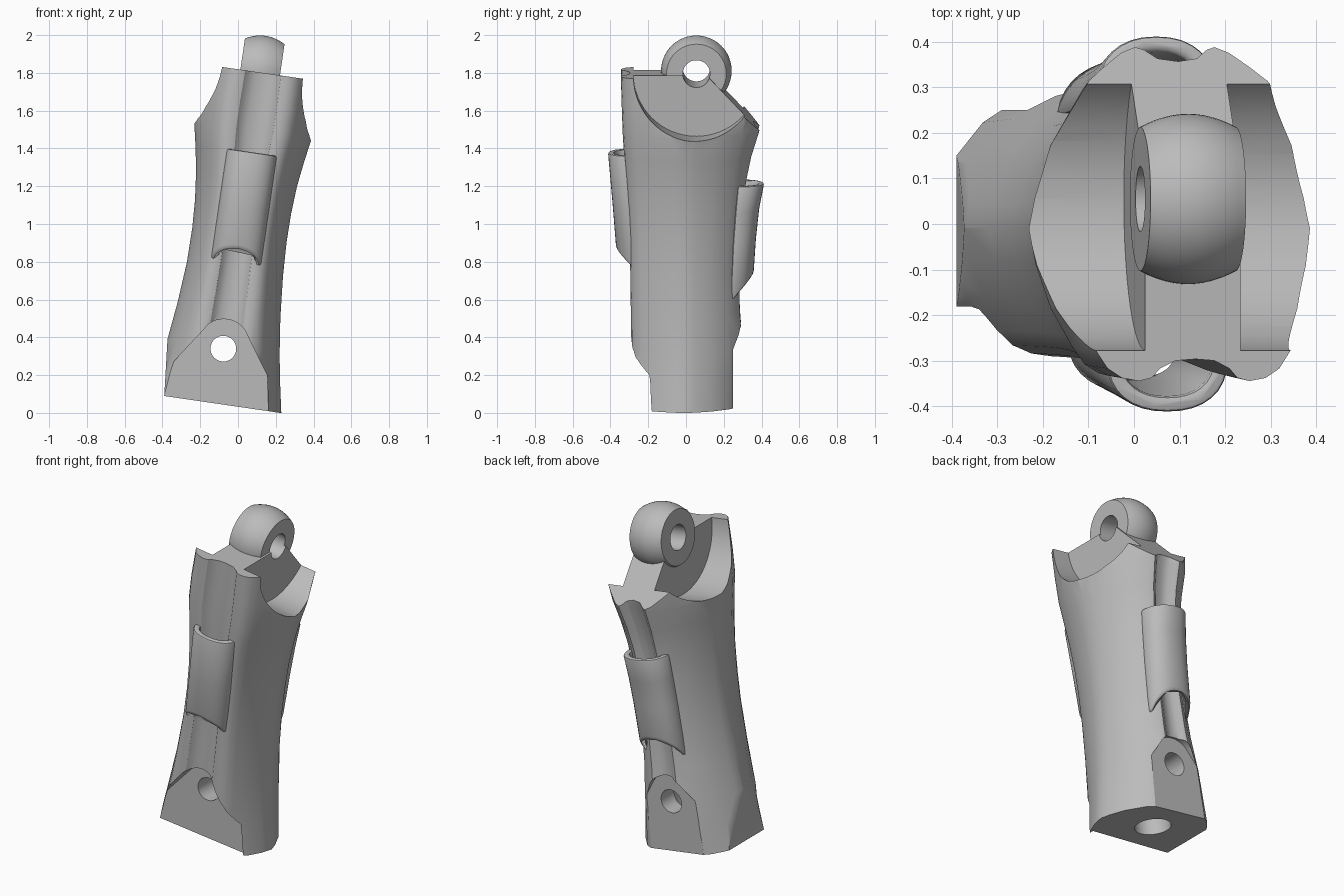
import bpy, bmesh, math
from mathutils import Matrix, Vector

cube = bpy.data.objects.get("Cube")
if cube:
    bpy.data.objects.remove(cube, do_unlink=True)

grey = bpy.data.materials.new("plain_grey")
grey.use_nodes = True
grey.diffuse_color = (0.5, 0.5, 0.5, 1)
grey.node_tree.nodes["Principled BSDF"].inputs["Base Color"].default_value = (0.5, 0.5, 0.5, 1)

# The whole part leans sideways: local x is width, local z the long axis
LEAN = Matrix.Translation((-0.12, 0, 0.05)) @ Matrix.Rotation(math.radians(8.3), 4, 'Y')
EYE = Vector((-0.018, 0.055, 1.777))


def finish(name, bm):
    bmesh.ops.recalc_face_normals(bm, faces=bm.faces)
    mesh = bpy.data.meshes.new(name)
    bm.to_mesh(mesh)
    bm.free()
    mesh.transform(LEAN)
    mesh.materials.append(grey)
    ob = bpy.data.objects.new(name, mesh)
    bpy.context.collection.objects.link(ob)
    return ob


def loft(name, rings, loop=False):
    """Skin closed rings of points, capping the ends unless looped."""
    bm = bmesh.new()
    rows = [[bm.verts.new(p) for p in ring] for ring in rings]
    n = len(rows[0])
    pairs = list(zip(rows, rows[1:])) + ([(rows[-1], rows[0])] if loop else [])
    for a, b in pairs:
        for i in range(n):
            bm.faces.new((a[i], a[(i + 1) % n], b[(i + 1) % n], b[i]))
    if not loop:
        bm.faces.new(rows[0])
        bm.faces.new(rows[-1])
    return finish(name, bm)


def cylinder(name, centre, radius, length, axis):
    bm = bmesh.new()
    turn = {'X': Matrix.Rotation(math.pi / 2, 4, 'Y'),
            'Y': Matrix.Rotation(math.pi / 2, 4, 'X'), 'Z': Matrix()}[axis]
    bmesh.ops.create_cone(bm, cap_ends=True, segments=64, radius1=radius, radius2=radius,
                          depth=length, matrix=Matrix.Translation(centre) @ turn)
    return finish(name, bm)


def apply_modifier(ob, mod):
    bpy.context.view_layer.objects.active = ob
    bpy.ops.object.modifier_apply(modifier=mod.name)


def cut(ob, cutter):
    mod = ob.modifiers.new("cut", 'BOOLEAN')
    mod.operation, mod.solver, mod.object = 'DIFFERENCE', 'EXACT', cutter
    apply_modifier(ob, mod)
    bpy.data.objects.remove(cutter, do_unlink=True)


def smooth(ob, angle=32):
    bpy.ops.object.select_all(action='DESELECT')
    ob.select_set(True)
    bpy.context.view_layer.objects.active = ob
    bpy.ops.object.shade_smooth_by_angle(angle=math.radians(angle))


# Body: half outline from back groove round the side to front groove
half = [(0, .9), (.14, .92), (.22, .98), (.28, 1), (.38, .96), (.63, .77), (.85, .45), (.96, .15),
        (1, -.03), (.95, -.27), (.85, -.55), (.7, -.81), (.62, -.92), (.52, -.98), (.4, -1),
        (.31, -.98), (.25, -.92), (.14, -.87), (0, -.86)]
# height, left reach, right reach, front depth, back depth
stations = [(0, .34, .353, .29, .29), (.15, .32, .325, .29, .295), (.3, .3, .3, .29, .3),
            (.5, .275, .275, .292, .285), (.72, .257, .257, .295, .28), (.9, .255, .25, .3, .29),
            (1.05, .262, .252, .307, .3), (1.2, .278, .262, .317, .318),
            (1.33, .3, .28, .327, .345), (1.46, .326, .302, .335, .385),
            (1.6, .327, .305, .34, .42), (1.768, .315, .3, .345, .45)]


def outline(z, left, right, front, back):
    def place(s, t, side):
        return (s * side, t * (back if t > 0 else front), z)
    return ([place(s, t, right) for s, t in half] +
            [place(s, t, -left) for s, t in half[-2:0:-1]])


body = loft("body", [outline(*row) for row in stations])

# Arched recesses for the lower joint, front (slightly turned) and back
arch = [(-.285, -.1), (-.285, 0), (-.25, .187), (-.13, .36)]
arch += [(.12 * math.sin(a), .35 + .1 * math.cos(a)) for a in
         [math.radians(d) for d in range(-60, 61, 12)]]
arch += [(-x, z) for x, z in arch[3::-1]]
for y0, y1, skew in ((-.7, -.168, .05), (.25, .7, 0)):
    cut(body, loft("recess_cutter", [[(x, y + skew * x, z) for x, z in arch] for y in (y0, y1)]))

# Small flat on the lower right side
flat = [(-.6, -.05), (-.269, -.05), (-.305, .36), (-.6, .36)]
cut(body, loft("flat_cutter", [[(x, y, z) for x, z in flat] for y in (-.6, .6)]))

# Pin hole across the base and cord hole up into it
cut(body, cylinder("pin_cutter", (0, 0, .293), .068, 2, 'Y'))
cut(body, cylinder("cord_cutter", (0.02, .04, .1), .1, .4, 'Z'))

# Round scoops on both sides of the central web
for x in (-.412, .4):
    cut(body, cylinder("scoop_cutter", (x, EYE.y, EYE.z), .333, .6, 'X'))

# Sloping top at the back
slope = [(.11, 1.768), (.8, 1.04), (.8, 2), (.11, 2)]
cut(body, loft("slope_cutter", [[(x, y, z) for y, z in slope] for x in (-.8, .8)]))
cut(body, cylinder("eye_pin_cutter", EYE, .072, .6, 'X'))
smooth(body)

# Barrel shaped eye with its through hole
barrel = [(-.106, .072), (-.106, .15)]
barrel += [(.106 * k / 6, .187 - .029 * (k / 6) ** 2) for k in range(-6, 7)]
barrel += [(.106, .15), (.106, .072)]
rings = []
for i in range(64):
    a = math.tau * i / 64
    rings.append([(EYE.x + x, EYE.y + r * math.cos(a), EYE.z + r * math.sin(a))
                  for x, r in barrel])
smooth(loft("top_eye", rings, loop=True))


# Arched cord guides on front and back
def guide(name, rows):
    rings = []
    for z, base, crown, lift in rows:
        way = 1 if crown > 0 else -1
        ring = []
        for thick, order in ((0, range(17)), (.034, range(16, -1, -1))):
            for i in order:
                a = math.pi * i / 16
                rise = max(math.sin(a), 0) ** .8
                x = -(.135 - thick) * math.copysign(abs(math.cos(a)) ** .9, math.cos(a))
                y = base + (crown - way * thick - base) * rise
                ring.append((x, y, z + lift * rise))
        rings.append(ring)
    ob = loft(name, rings)
    mod = ob.modifiers.new("soft_edges", 'BEVEL')
    mod.width, mod.segments, mod.limit_method = .011, 2, 'ANGLE'
    mod.angle_limit = math.radians(50)
    apply_modifier(ob, mod)
    smooth(ob, 40)


guide("front_guide", [(.725, -.26, -.37, .11), (1.06, -.275, -.388, 0),
                      (1.344, -.29, -.413, 0)])
guide("back_guide", [(.56, .235, .358, .14), (.88, .25, .37, 0), (1.04, .262, .387, 0),
                     (1.18, .275, .414, 0)])
